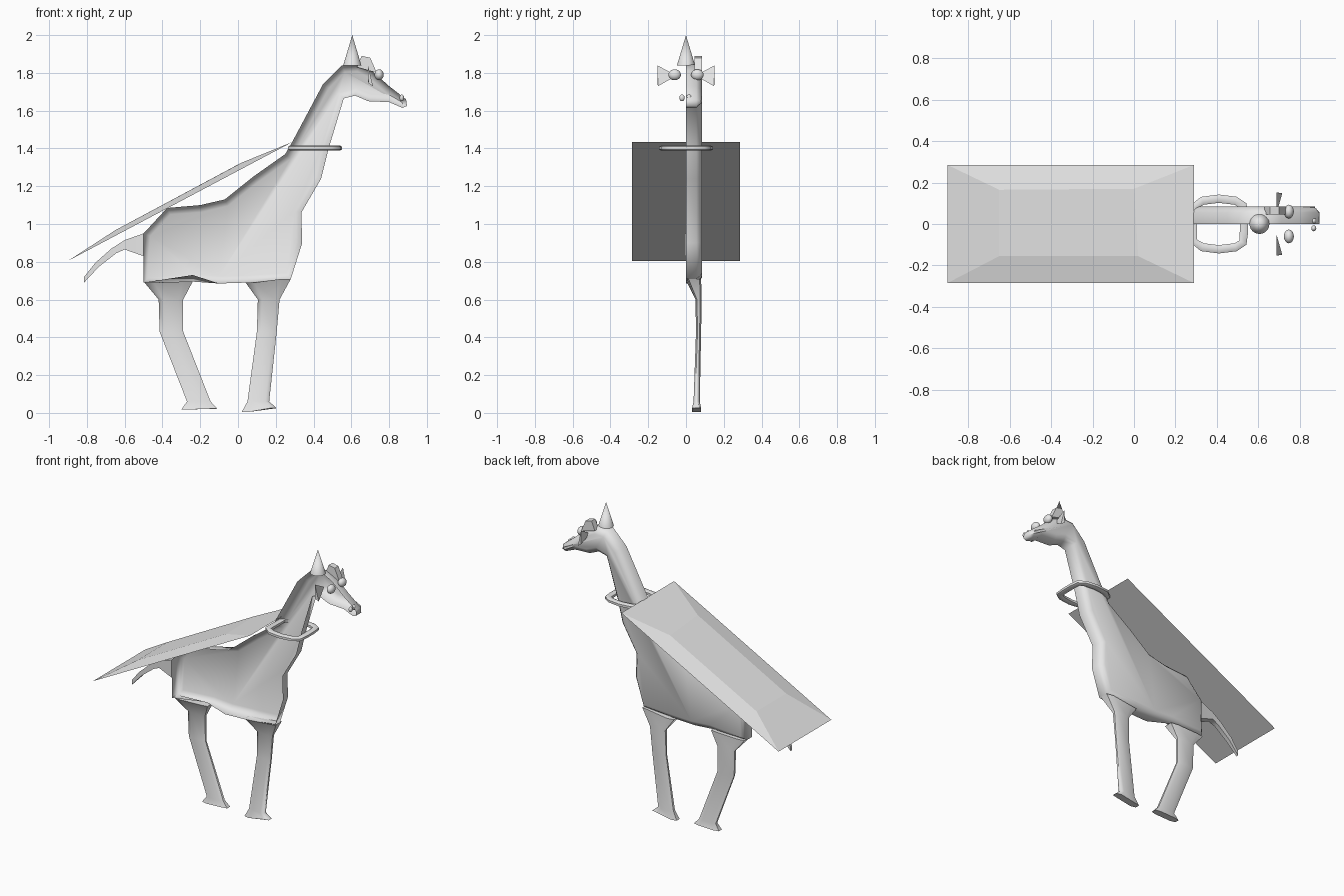
import bpy, bmesh
from math import pi
from mathutils import Vector

cube = bpy.data.objects.get("Cube")
if cube:
    bpy.data.objects.remove(cube)

grey = bpy.data.materials.new("light grey")
grey.use_nodes = True
grey.diffuse_color = (0.8, 0.8, 0.8, 1)
grey.node_tree.nodes["Principled BSDF"].inputs["Base Color"].default_value = (0.8, 0.8, 0.8, 1)


def finish(name, bm, smooth=None):
    bmesh.ops.recalc_face_normals(bm, faces=bm.faces)
    mesh = bpy.data.meshes.new(name)
    bm.to_mesh(mesh)
    bm.free()
    mesh.materials.append(grey)
    obj = bpy.data.objects.new(name, mesh)
    bpy.context.collection.objects.link(obj)
    if smooth is not None:
        bpy.ops.object.select_all(action='DESELECT')
        obj.select_set(True)
        bpy.context.view_layer.objects.active = obj
        bpy.ops.object.shade_smooth_by_angle(angle=smooth)
    return obj


def loft(name, rings, smooth=None, caps=True):
    """Skin a list of equal point rings."""
    bm = bmesh.new()
    rows = [[bm.verts.new(p) for p in ring] for ring in rings]
    n = len(rows[0])
    for a, b in zip(rows, rows[1:]):
        for i in range(n):
            j = (i + 1) % n
            bm.faces.new((a[i], a[j], b[j], b[i]))
    if caps:
        bm.faces.new(rows[0])
        bm.faces.new(rows[-1])
    return finish(name, bm, smooth)


# Half body, neck and head: a side outline pulled back into an open shell
outline = [(-.5, .69), (-.5, .95), (-.375, 1.085), (-.2, 1.1), (-.07, 1.13),
           (.08, 1.25), (.25, 1.37), (.29, 1.44), (.45, 1.74), (.55, 1.84),
           (.64, 1.845), (.71, 1.81), (.8, 1.73), (.89, 1.66), (.895, 1.625),
           (.87, 1.615), (.8, 1.645), (.69, 1.65), (.62, 1.68), (.56, 1.665),
           (.48, 1.4), (.44, 1.24), (.335, 1.06), (.34, .9), (.28, .71),
           (.05, .69), (-.1, .685), (-.24, .695)]
bm = bmesh.new()
front = [bm.verts.new((x, 0, z)) for x, z in outline]
back = [bm.verts.new((x, .055, z)) for x, z in outline]
# The underside rises toward the centre line between the legs
front[-1].co.z = .73
n = len(outline)
for i in range(n):
    j = (i + 1) % n
    bm.faces.new((front[i], front[j], back[j], back[i]))
side = bm.faces.new(back)
bm.normal_update()
if side.normal.y < 0:
    side.normal_flip()
bmesh.ops.inset_region(bm, faces=[side], thickness=.02, depth=.02)
bmesh.ops.inset_region(bm, faces=[side], thickness=.018, depth=.01)
finish("body", bm, pi * .45)


# Legs: x start, x end, z start, z end, y near, y far
def leg(name, sections):
    rings = []
    for x0, x1, z0, z1, y0, y1 in sections:
        c = (x1 - x0) * .2
        rings.append([(x0, y0 + .008, z0), (x0 + c, y0, z0), (x1 - c, y0, z1),
                      (x1, y0 + .008, z1), (x1, y1 - .008, z1), (x1 - c, y1, z1),
                      (x0 + c, y1, z0), (x0, y1 - .008, z0)])
    loft(name, rings, pi * .35)


leg("front_leg", [(.04, .28, .69, .71, .005, .08), (.105, .22, .6, .6, .05, .083),
                  (.1, .205, .43, .43, .053, .08), (.05, .165, .06, .06, .04, .073),
                  (.02, .205, .005, .025, .032, .08)])
leg("hind_leg", [(-.495, -.24, .69, .695, .005, .08), (-.42, -.29, .6, .6, .05, .083),
                 (-.415, -.29, .43, .43, .053, .08), (-.27, -.145, .06, .06, .04, .073),
                 (-.3, -.11, .018, .022, .032, .08)])

# Tail: upper and lower edge points with a half-thickness
tail = [((-.5, .95), (-.5, .83), .03), ((-.6, .915), (-.6, .865), .02),
        ((-.67, .87), (-.645, .845), .016), ((-.755, .795), (-.735, .775), .014),
        ((-.815, .72), (-.815, .69), .008)]
loft("tail", [[(a[0], .025 - w, a[1]), (a[0], .025 + w, a[1]),
               (b[0], .025 + w, b[1]), (b[0], .025 - w, b[1])] for a, b, w in tail], pi * .3)

# Cape: a sloping flat sheet with a raised centre panel
loft("cape", [[(-.9, -.285, .805), (.29, -.285, 1.435), (.29, .285, 1.435), (-.9, .285, .805)],
              [(-.65, -.155, .967), (.02, -.155, 1.325), (0, .17, 1.315), (-.65, .165, .967)]])

# Collar: a flattened closed band around the neck
half = [(.53, .04), (.525, .09), (.49, .112), (.41, .122), (.33, .112), (.285, .08)]
path = half + [(x, -y) for x, y in reversed(half)]
rings = []
for i, (x, y) in enumerate(path):
    p = Vector((x, y, 0))
    d = (Vector((*path[(i + 1) % len(path)], 0)) - Vector((*path[i - 1], 0))).normalized()
    out = Vector((d.y, -d.x, 0)) * .02
    up = Vector((0, 0, .013))
    p.z = 1.402
    rings.append([p + out + up * .6, p + out * .5 + up, p - out * .5 + up, p - out + up * .6,
                  p - out - up * .6, p - out * .5 - up, p + out * .5 - up, p + out - up * .6])
loft("collar", rings + [rings[0]], pi * .3, caps=False)

# Horns
bm = bmesh.new()
bmesh.ops.create_cone(bm, cap_ends=True, segments=24, radius1=.048, radius2=0, depth=.16)
bmesh.ops.translate(bm, verts=bm.verts, vec=(.605, 0, 1.92))
finish("cone_horn", bm, pi * .25)
loft("short_horn", [[(.63, y, 1.83), (.655, y, 1.89), (.7, y, 1.88), (.735, y, 1.8)]
                    for y in (.045, .085)])


# Eyes and nostrils
def ball(name, centre, size):
    bm = bmesh.new()
    bmesh.ops.create_uvsphere(bm, u_segments=20, v_segments=12, radius=1)
    bmesh.ops.scale(bm, verts=bm.verts, vec=size)
    bmesh.ops.translate(bm, verts=bm.verts, vec=centre)
    finish(name, bm, pi)


# Ears: slim pyramids pointing at the head
for label, s in (("right", -1), ("left", 1)):
    ball(label + "_eye", (.747, s * .06, 1.79), (.024, .033, .029))
    ball(label + "_nostril", (.867, -.003 + s * .018, 1.668), (.012, .014, .018))
    bm = bmesh.new()
    tip = bm.verts.new((.687, s * .05, 1.785))
    base = [bm.verts.new(p) for p in ((.688, s * .152, 1.84), (.715, s * .148, 1.73),
                                      (.69, s * .152, 1.745))]
    bm.faces.new(base)
    for i in range(3):
        bm.faces.new((tip, base[i], base[(i + 1) % 3]))
    finish(label + "_ear", bm)
